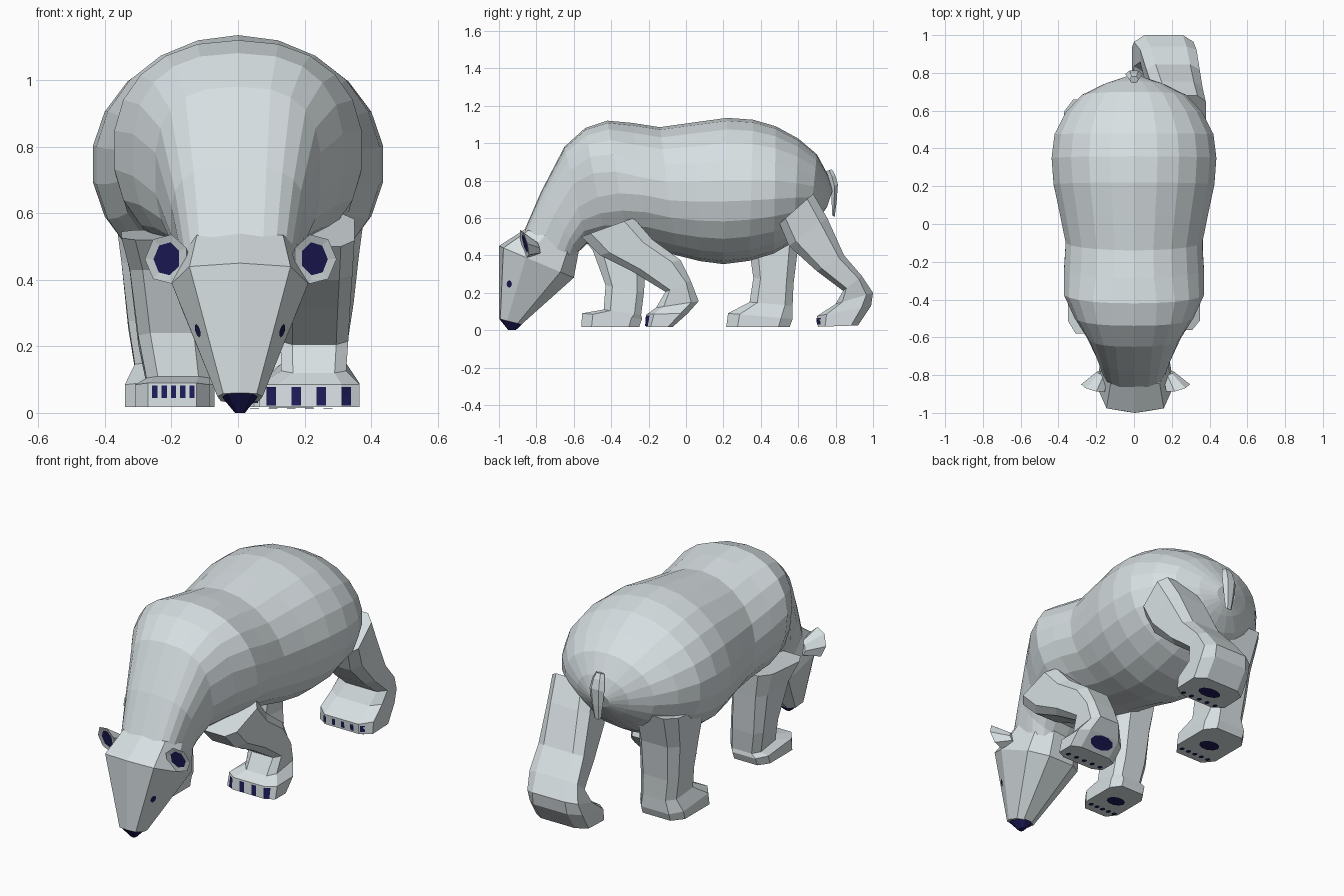
import bpy, bmesh, math
from mathutils import Vector
from mathutils.bvhtree import BVHTree

if "Cube" in bpy.data.objects:
    bpy.data.objects.remove(bpy.data.objects["Cube"])


def material(name, rgb):
    m = bpy.data.materials.new(name)
    m.diffuse_color = (*rgb, 1)
    m.use_nodes = True
    m.node_tree.nodes["Principled BSDF"].inputs["Base Color"].default_value = m.diffuse_color
    return m


FUR = material("pale grey fur", (0.68, 0.74, 0.76))
DARK = material("dark navy", (0.013, 0.011, 0.10))


def make(name, bm, *mats):
    bmesh.ops.recalc_face_normals(bm, faces=bm.faces)
    me = bpy.data.meshes.new(name)
    bm.to_mesh(me)
    bm.free()
    for m in mats:
        me.materials.append(m)
    ob = bpy.data.objects.new(name, me)
    bpy.context.collection.objects.link(ob)
    return ob


def ring(span, xc, hw, n, e, phase=0.0):
    """Superellipse section spanning two side-view points (y, z, y, z)."""
    def spow(v):
        return math.copysign(abs(v) ** (2 / e), v)
    cs = [(spow(math.cos(a)), spow(math.sin(a)))
          for a in (2 * math.pi * (k + phase) / n for k in range(n))]
    big = max(c for c, s in cs)
    top, bot = Vector((xc, *span[:2])), Vector((xc, *span[2:4]))
    return [top.lerp(bot, (1 - c / big) / 2) + Vector((hw * s / big, 0, 0)) for c, s in cs]


def loft(name, rings, *mats):
    bm = bmesh.new()
    vs = [[bm.verts.new(p) for p in r] for r in rings]
    n = len(vs[0])
    for a, b in zip(vs, vs[1:]):
        for i in range(n):
            j = (i + 1) % n
            bm.faces.new((a[i], a[j], b[j], b[i]))
    bm.faces.new(vs[0])
    bm.faces.new(vs[-1])
    return make(name, bm, *mats)


def spline(keys, steps):
    """Smooth curve through the key sections."""
    ks = [Vector(k) for k in keys]
    out = []
    for i in range(len(ks) - 1):
        p1, p2 = ks[i], ks[i + 1]
        m1 = (p2 - ks[max(i - 1, 0)]) / 2
        m2 = (ks[min(i + 2, len(ks) - 1)] - p1) / 2
        for s in range(steps):
            t = s / steps
            out.append(p1 * (2 * t**3 - 3 * t**2 + 1) + m1 * (t**3 - 2 * t**2 + t)
                       + p2 * (3 * t**2 - 2 * t**3) + m2 * (t**3 - t**2))
    return out + [ks[-1]]


def oval(cx, cy, rx, ry, n=10):
    return [(cx + rx * math.cos(2 * math.pi * k / n),
             cy + ry * math.sin(2 * math.pi * k / n)) for k in range(n)]


def decal(name, target, pts, direction, lift=0.005):
    """Flat dark marking projected onto a part."""
    me = target.data
    tree = BVHTree.FromPolygons([v.co for v in me.vertices],
                                [tuple(p.vertices) for p in me.polygons])
    d = Vector(direction)
    hits = [tree.ray_cast(Vector(p) - d * 3, d)[0] for p in pts]
    hits = [h - d * lift for h in hits if h is not None]
    if len(hits) < 3:
        return
    bm = bmesh.new()
    mid = bm.verts.new(sum(hits, Vector()) / len(hits))
    vs = [bm.verts.new(h) for h in hits]
    for i in range(len(vs)):
        bm.faces.new((mid, vs[i], vs[(i + 1) % len(vs)]))
    ob = make(name, bm, DARK)
    if ob.data.polygons[0].normal.dot(d) > 0:
        ob.data.flip_normals()


# Body and neck: back line y, z, belly line y, z, half width
body = spline([(-.87, .52, -.60, .37, .17), (-.65, .98, -.53, .46, .25),
               (-.42, 1.12, -.31, .46, .375), (-.14, 1.085, -.05, .40, .365),
               (.22, 1.135, .20, .353, .43), (.48, 1.09, .47, .41, .425),
               (.70, .94, .66, .54, .28), (.785, .75, .755, .66, .06)], 2)
loft("body", [ring(r, 0, r[4], 22, 2 + 2 * max(0, -.3 - r[0])) for r in body], FUR)


# Head: few-sided wedge pointing down
def head_ring(top, bot, hw):
    half = [(0, 0), (.74, .06), (1, .36), (.85, .82), (.4, 1)]
    prof = half + [(-x, t) for x, t in reversed(half[1:])]
    return [Vector((.006 + x * hw, top[0] + (bot[0] - top[0]) * t,
                    top[1] + (bot[1] - top[1]) * t)) for x, t in prof]


tip = head_ring((-1.0, .06), (-.88, .03), .068)
head = loft("head", [head_ring((-.86, .54), (-.57, .44), .175),
                     head_ring((-1.0, .45), (-.60, .28), .205), tip], FUR)
loft("nose", [head_ring((-1.0, .062), (-.875, .033), .055),
              head_ring((-.95, 0), (-.91, 0), .015)], DARK)

# Ears with dark inner faces, and eyes
for s, word in ((-1, "right"), (1, "left")):
    def ear_ring(x, y, z, r):
        return [Vector((s * u + .008, y + (u - x - v + z) / 4, v))
                for u, v in oval(x, z, r, r * 1.15, 7)]
    ear = loft(word + "_ear", [ear_ring(.175, -.79, .44, .03),
                               ear_ring(.222, -.865, .462, .066)], FUR, DARK)
    bm = bmesh.new()
    bm.from_mesh(ear.data)
    front = min((f for f in bm.faces if len(f.verts) == 7),
                key=lambda f: f.calc_center_median().y)
    bmesh.ops.inset_region(bm, faces=[front], thickness=.026, depth=-.004)
    front.material_index = 1
    bm.to_mesh(ear.data)
    bm.free()
    decal(word + "_eye", head,
          [(0, y, z) for y, z in oval(-.945, .247, .014, .02, 8)], (-s, 0, 0))

# Tail
tail = spline([(.75, .85, .78, .86, .022), (.775, .76, .812, .78, .04),
               (.78, .615, .795, .605, .018)], 2)
loft("tail", [ring(t, 0, t[4], 6, 2, .5) for t in tail], FUR)


def leg(name, hip, ankle, paw, rows, pad, toes, claws):
    """Rows give front y, z and back y, z; widths taper from hip to ankle,
    and the last two rows are the paw."""
    rings = []
    last = len(rows) - 3
    for i, r in enumerate(rows):
        t = i / last
        x0, x1 = paw if i > last else [h + (a - h) * t for h, a in zip(hip, ankle)]
        rings.append(ring(r, (x0 + x1) / 2, (x1 - x0) / 2, 8, 4, .5))
    ob = loft(name, rings, FUR)
    # Dark pads under the paw
    decal(name + "_pad", ob, [(x, y, 0) for x, y in oval(*pad)], (0, 0, 1))
    toe_y, step = toes
    for k in range(-2, 3):
        decal(name + "_toe_pad", ob,
              [(x, y, 0) for x, y in oval(pad[0] + k * step, toe_y, .014, .016, 6)], (0, 0, 1))
    # Dark claw marks on the paw front
    count, start, gap, w, z0, z1 = claws
    for k in range(count):
        x = start + k * gap
        decal(name + "_claw", ob, [(x - w, 0, z0), (x + w, 0, z0),
                                   (x + w, 0, z1), (x - w, 0, z1)], (0, 1, 0), .004)


leg("left_front_leg", (.12, .35), (.13, .325), (.065, .365),
    [(-.56, .50, -.28, .60), (-.46, .40, -.18, .485), (-.29, .315, -.03, .375),
     (-.11, .205, .025, .265), (-.16, .12, .068, .155), (-.21, .085, .01, .09),
     (-.215, .018, -.07, .018)],
    (.21, -.02, .075, .03), (-.165, .055), (4, .10, .075, .014, .022, .078))
leg("right_front_leg", (-.35, -.12), (-.275, -.085), (-.31, -.085),
    [(-.58, .52, -.20, .55), (-.50, .43, -.21, .42), (-.43, .24, -.225, .20),
     (-.44, .11, -.24, .08), (-.555, .09, -.235, .06), (-.56, .018, -.25, .018)],
    (-.2, -.39, .055, .04), (-.50, .04), (5, -.25, .028, .008, .045, .082))
leg("left_hind_leg", (.13, .38), (0, .315), (-.01, .32),
    [(.50, .57, .68, .73), (.55, .45, .755, .60), (.70, .315, .845, .40),
     (.84, .21, .94, .29), (.80, .14, 1.0, .20), (.70, .075, .99, .13),
     (.705, .018, .92, .025)],
    (.16, .82, .07, .04), (.735, .055), (5, .05, .057, .010, .03, .065))
leg("right_hind_leg", (-.37, -.10), (-.31, -.09), (-.34, -.07),
    [(.30, .60, .66, .64), (.335, .45, .60, .45), (.36, .28, .575, .25),
     (.34, .15, .57, .13), (.225, .09, .57, .06), (.215, .018, .555, .018)],
    (-.2, .39, .06, .045), (.27, .045), (0, 0, 0, 0, 0, 0))
